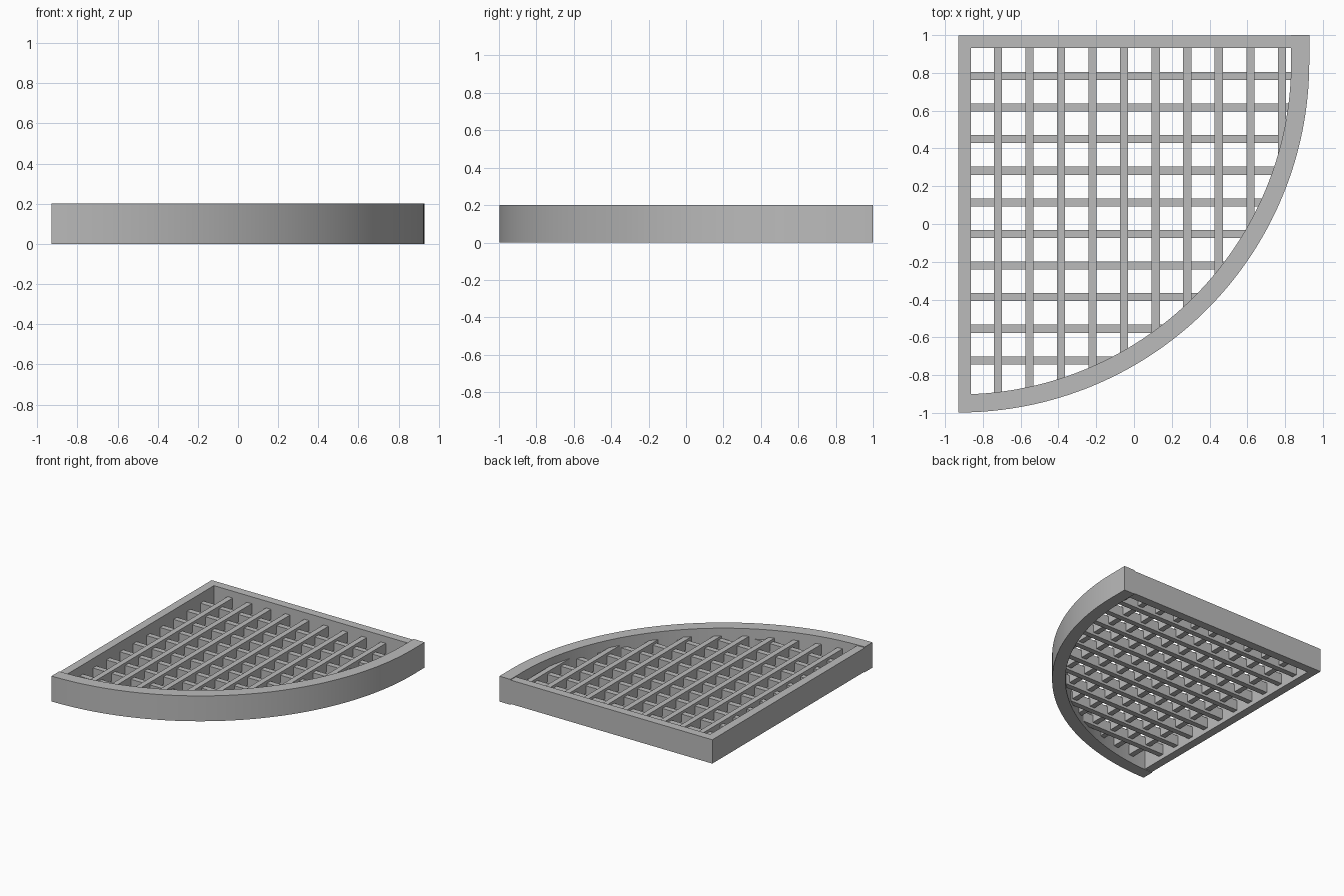
import bpy, bmesh, math

if "Cube" in bpy.data.objects:
    bpy.data.objects.remove(bpy.data.objects["Cube"])

grey = bpy.data.materials.new("warm_grey")
grey.diffuse_color = (0.5, 0.5, 0.5, 1)
grey.use_nodes = True
grey.node_tree.nodes["Principled BSDF"].inputs["Base Color"].default_value = grey.diffuse_color

CX, CY = -0.928, 0.858         # centre of the quarter circle
R_OUT, R_IN = 1.856, 1.76      # curved rim radii
SEG = 64


def prism(name, outline, z0, z1, smooth=False):
    """Extrude a counter-clockwise outline from z0 to z1."""
    bm = bmesh.new()
    face = bm.faces.new([bm.verts.new((x, y, z0)) for x, y in outline])
    top = bmesh.ops.extrude_face_region(bm, geom=[face])["geom"]
    for v in top:
        if isinstance(v, bmesh.types.BMVert):
            v.co.z = z1
    bmesh.ops.recalc_face_normals(bm, faces=bm.faces)
    me = bpy.data.meshes.new(name)
    bm.to_mesh(me)
    bm.free()
    me.materials.append(grey)
    ob = bpy.data.objects.new(name, me)
    bpy.context.collection.objects.link(ob)
    if smooth:
        bpy.ops.object.select_all(action='DESELECT')
        ob.select_set(True)
        bpy.context.view_layer.objects.active = ob
        bpy.ops.object.shade_smooth_by_angle(angle=math.radians(30))
    return ob


def arc(r):
    """Quarter arc from the front corner round to the right, then straight back."""
    pts = []
    for i in range(SEG + 1):
        a = math.radians(-90 + 90 * i / SEG)
        pts.append((CX + r * math.cos(a), CY + r * math.sin(a)))
    return pts + [(CX + r, 1.0)]


# Curved rim
prism("curved_rim", arc(R_OUT) + arc(R_IN)[::-1], 0, 0.2, smooth=True)

# Straight L-shaped rim on the left and back, a hair thinner than the curve
prism("straight_rim", [(CX, -0.903), (-0.862, -0.903), (-0.862, 0.931),
                       (0.833, 0.931), (0.833, 0.998), (CX, 0.998)],
      0.006, 0.194)

# Grid bars, each cut off just inside the curved rim
HALF = 0.0215
REACH = R_IN + 0.012


def reach(offset):
    return math.sqrt(max(REACH ** 2 - offset ** 2, 0))


for i in range(10):
    x = -0.72 + i * 0.167
    a, b = x - HALF, x + HALF
    ya, yb = CY - reach(a - CX), CY - reach(min(b, 0.83) - CX)
    prism(f"long_bar_{i + 1}", [(a, ya), (b, yb), (b, 0.94), (a, 0.94)], 0.06, 0.14)

    y = -0.722 + i * 0.1673
    a, b = y - HALF, y + HALF
    xa, xb = CX + reach(a - CY), CX + reach(b - CY)
    prism(f"cross_bar_{i + 1}", [(-0.87, a), (xa, a), (xb, b), (-0.87, b)], 0.04, 0.12)
